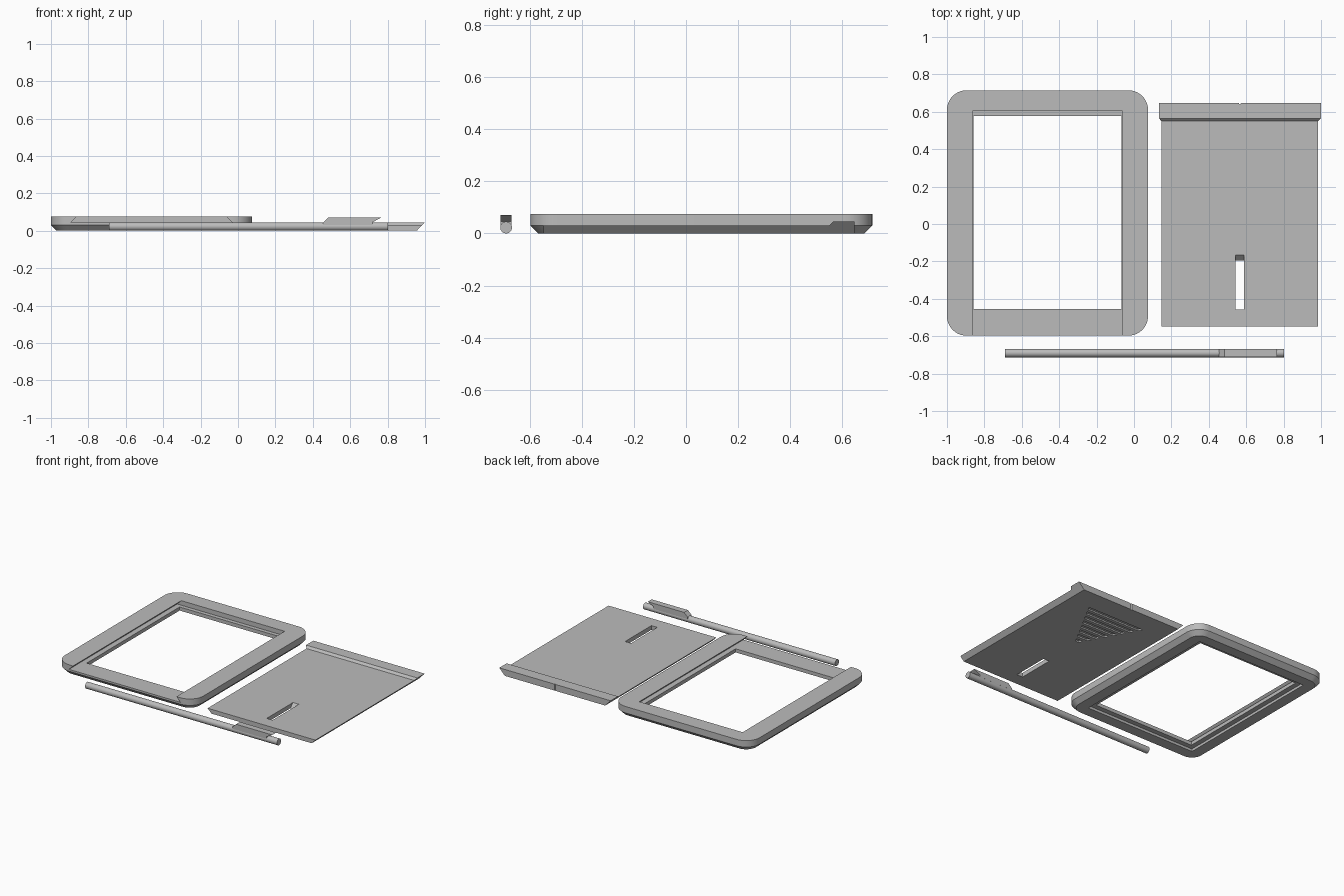
import bpy, bmesh, math

old = bpy.data.objects.get("Cube")
if old:
    bpy.data.objects.remove(old, do_unlink=True)

grey = bpy.data.materials.new("plain_grey")
grey.use_nodes = True
COLOUR = (0.5, 0.5, 0.5, 1)
grey.diffuse_color = COLOUR
grey.node_tree.nodes["Principled BSDF"].inputs["Base Color"].default_value = COLOUR


def loft(name, rings):
    """Closed solid through matching rings of points."""
    bm = bmesh.new()
    loops = [[bm.verts.new(p) for p in ring] for ring in rings]
    n = len(loops[0])
    for a, b in zip(loops, loops[1:]):
        for i in range(n):
            j = (i + 1) % n
            bm.faces.new((a[i], a[j], b[j], b[i]))
    bm.faces.new(loops[0][::-1])
    bm.faces.new(loops[-1])
    bmesh.ops.recalc_face_normals(bm, faces=bm.faces)
    mesh = bpy.data.meshes.new(name)
    bm.to_mesh(mesh)
    bm.free()
    mesh.materials.append(grey)
    obj = bpy.data.objects.new(name, mesh)
    bpy.context.collection.objects.link(obj)
    return obj


def prism(name, axis, profile, lo, hi):
    """Extrude a 2D profile along one axis."""
    place = {"x": lambda a, b, t: (t, a, b),
             "y": lambda a, b, t: (a, t, b),
             "z": lambda a, b, t: (a, b, t)}[axis]
    return loft(name, [[place(a, b, t) for a, b in profile] for t in (lo, hi)])


def rect(x0, x1, y0, y1):
    return [(x0, y0), (x1, y0), (x1, y1), (x0, y1)]


def combine(obj, others, operation="DIFFERENCE"):
    """Boolean a list of helper solids into obj, then discard them."""
    for other in others:
        mod = obj.modifiers.new("combine", "BOOLEAN")
        mod.operation, mod.object, mod.solver = operation, other, "EXACT"
    graph = bpy.context.evaluated_depsgraph_get()
    mesh = bpy.data.meshes.new_from_object(obj.evaluated_get(graph))
    obj.modifiers.clear()
    obj.data = mesh
    for other in others:
        bpy.data.objects.remove(other, do_unlink=True)


def smooth(obj):
    bpy.ops.object.select_all(action="DESELECT")
    obj.select_set(True)
    bpy.context.view_layer.objects.active = obj
    bpy.ops.object.shade_smooth_by_angle(angle=math.radians(30))


def rounded(inset, z, radius=0.105, steps=10):
    """Rounded rectangle outline of the frame."""
    x0, x1, y0, y1 = -1.0, 0.075, -0.597, 0.715
    centres = [(x1 - radius, y1 - radius), (x0 + radius, y1 - radius),
               (x0 + radius, y0 + radius), (x1 - radius, y0 + radius)]
    r = radius - inset
    ring = []
    for k, (cx, cy) in enumerate(centres):
        for s in range(steps + 1):
            a = math.pi / 2 * (k + s / steps)
            ring.append((cx + r * math.cos(a), cy + r * math.sin(a), z))
    return ring


# Frame: chamfered rim, dovetail track open at the front, window, lower rabbet
frame = loft("frame", [rounded(0.03, 0), rounded(0, 0.03), rounded(0, 0.075)])
track = [(-0.896, 0.043), (-0.029, 0.043), (-0.064, 0.078), (-0.064, 0.1),
         (-0.861, 0.1), (-0.861, 0.078)]
combine(frame, [
    prism("track_cutter", "y", track, -0.8, 0.605),
    prism("window_cutter", "z", rect(-0.858, -0.067, -0.455, 0.577), -0.1, 0.2),
    prism("rabbet_cutter", "z", rect(-0.893, -0.032, -0.49, 0.612), -0.1, 0.018),
])
smooth(frame)

# Sliding lid: dovetail plate with a raised end bar
MID = 0.566
lid = prism("sliding_lid", "y", [(MID - 0.39, 0), (MID + 0.39, 0),
                                 (MID + 0.433, 0.045), (MID - 0.433, 0.045)],
            -0.547, 0.646)
cutters = [
    prism("plate_cutter", "x", [(-0.8, 0.03), (0.55, 0.03), (0.565, 0.045),
                                (0.565, 0.1), (-0.8, 0.1)], 0, 1.2),
    # latch slot with a ramped end
    prism("slot_cutter", "x", [(-0.457, -0.02), (-0.215, -0.02),
                               (-0.145, 0.05), (-0.457, 0.05)],
          MID - 0.023, MID + 0.023),
    # small centre notch in the end bar
    prism("notch_cutter", "z", [(MID - 0.008, 0.65), (MID, 0.638),
                                (MID + 0.008, 0.65)], -0.1, 0.1),
]
# Grip grooves under the lid, forming a triangle
for i in range(8):
    y0 = 0.11 + 0.051 * i
    y1 = y0 + 0.027
    h0, h1 = ((y - 0.09) * 0.55 for y in (y0, y1))
    cutters.append(prism("grip_cutter", "z",
                         [(MID - h0, y0), (MID + h0, y0), (MID + h1, y1), (MID - h1, y1)],
                         -0.05, 0.01))
combine(lid, cutters)

# Locking rod with a hooked thumb latch
ROD_Y, R = -0.69, 0.0225
circle = [(ROD_Y + R * math.cos(math.tau * i / 48), R + R * math.sin(math.tau * i / 48))
          for i in range(48)]
rod = prism("locking_rod", "x", circle, -0.69, 0.802)
latch = prism("latch", "y", [(0.455, 0.03), (0.72, 0.03), (0.72, 0.046), (0.765, 0.07),
                             (0.483, 0.07), (0.455, 0.044)],
              ROD_Y - 0.0215, ROD_Y + 0.0215)
combine(rod, [latch], "UNION")
smooth(rod)
